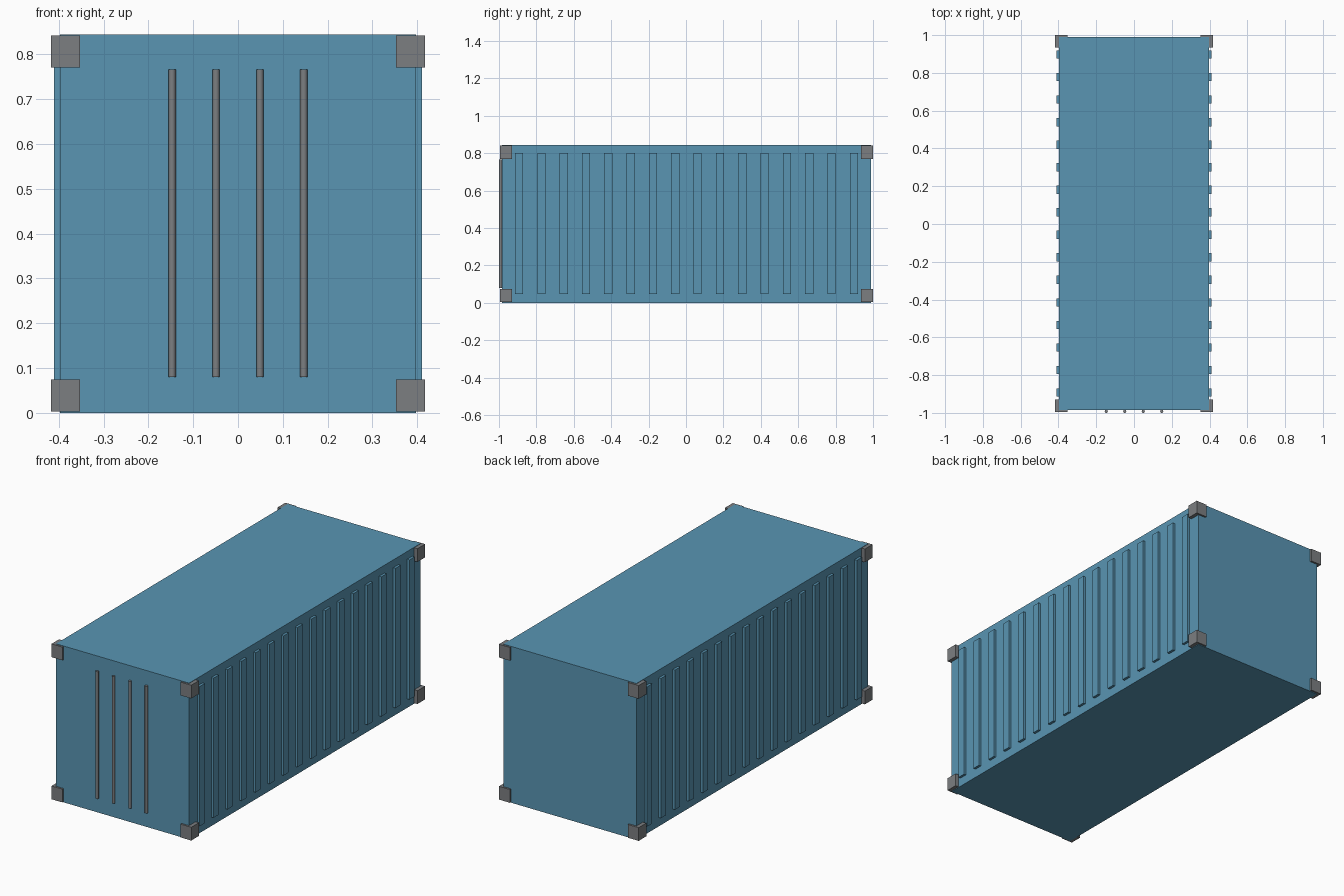
import bpy

cube = bpy.data.objects.get("Cube")
if cube:
    bpy.data.objects.remove(cube, do_unlink=True)


def make_material(name, rgb):
    mat = bpy.data.materials.new(name)
    mat.use_nodes = True
    mat.diffuse_color = (*rgb, 1)
    bsdf = next(n for n in mat.node_tree.nodes if n.type == 'BSDF_PRINCIPLED')
    bsdf.inputs["Base Color"].default_value = (*rgb, 1)
    return mat


blue = make_material("blue_paint", (0.10, 0.30, 0.45))
grey = make_material("grey_steel", (0.20, 0.21, 0.22))


def box(name, center, size, mat):
    bpy.ops.mesh.primitive_cube_add(size=1, location=center)
    obj = bpy.context.object
    obj.name = name
    obj.scale = size
    bpy.ops.object.transform_apply(location=False, rotation=False, scale=True)
    obj.data.materials.append(mat)
    return obj


WIDTH, LENGTH, HEIGHT = 0.795, 1.975, 0.844
MID_Y = 0.0025

# Main container body
box("container_body", (0, MID_Y, HEIGHT / 2), (WIDTH, LENGTH, HEIGHT), blue)

# Corner castings, standing slightly proud of the body
for x_name, sx in (("right", -1), ("left", 1)):
    for y_name, sy in (("front", -1), ("back", 1)):
        for z_name, z in (("bottom", 0.039), ("top", HEIGHT - 0.038)):
            box(f"corner_casting_{z_name}_{y_name}_{x_name}",
                (sx * 0.385, MID_Y + sy * 0.965, z),
                (0.065, 0.065, 0.0715), grey)

# Vertical ribs along both long sides
RIBS = 16
for side, sx in (("right", -1), ("left", 1)):
    for i in range(RIBS):
        y = MID_Y + 0.895 * (2 * i / (RIBS - 1) - 1)
        box(f"side_rib_{side}_{i + 1}", (sx * 0.3975, y, 0.425),
            (0.027, 0.044, 0.754), blue)

# Round locking bars on the front doors
for i in range(4):
    bpy.ops.mesh.primitive_cylinder_add(
        vertices=12, radius=0.0082, depth=0.686,
        location=((i - 1.5) * 0.098, -0.9918, 0.423))
    bar = bpy.context.object
    bar.name = f"door_locking_bar_{i + 1}"
    bar.data.materials.append(grey)
    bpy.ops.object.shade_smooth_by_angle()
